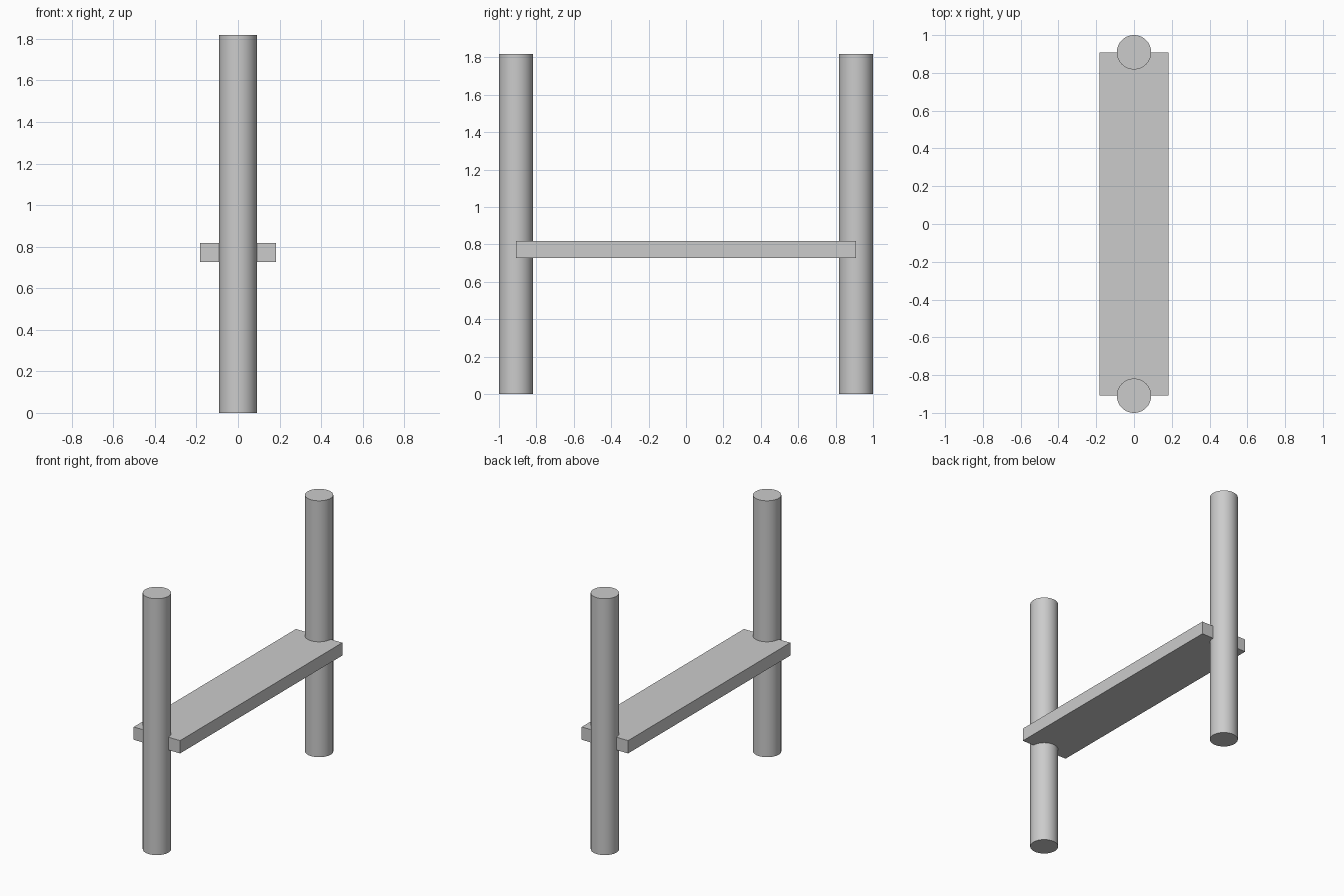
import bpy
import math

cube = bpy.data.objects.get("Cube")
if cube:
    bpy.data.objects.remove(cube, do_unlink=True)

RADIUS = 1 / 11          # post radius; every other size is a multiple of it
HEIGHT = 20 * RADIUS
SPAN = 10 * RADIUS       # post centre distance from the middle

# Single plain grey
grey = bpy.data.materials.new("light_grey")
grey.use_nodes = True
colour = (0.6, 0.6, 0.6, 1)
grey.diffuse_color = colour
grey.node_tree.nodes["Principled BSDF"].inputs["Base Color"].default_value = colour


def finish(name):
    obj = bpy.context.object
    obj.name = obj.data.name = name
    obj.data.materials.append(grey)
    return obj


# Round upright posts
for name, side in (("front_post", -1), ("back_post", 1)):
    bpy.ops.mesh.primitive_cylinder_add(
        vertices=64, radius=RADIUS, depth=HEIGHT,
        location=(0, side * SPAN, HEIGHT / 2))
    finish(name)
    bpy.ops.object.shade_smooth_by_angle(angle=math.radians(30))

# Flat plank running between the post centres
bpy.ops.mesh.primitive_cube_add(size=1, location=(0, 0, 8.5 * RADIUS))
plank = finish("plank")
plank.scale = (4 * RADIUS, 2 * SPAN, RADIUS)
bpy.ops.object.transform_apply(location=False, rotation=False, scale=True)
